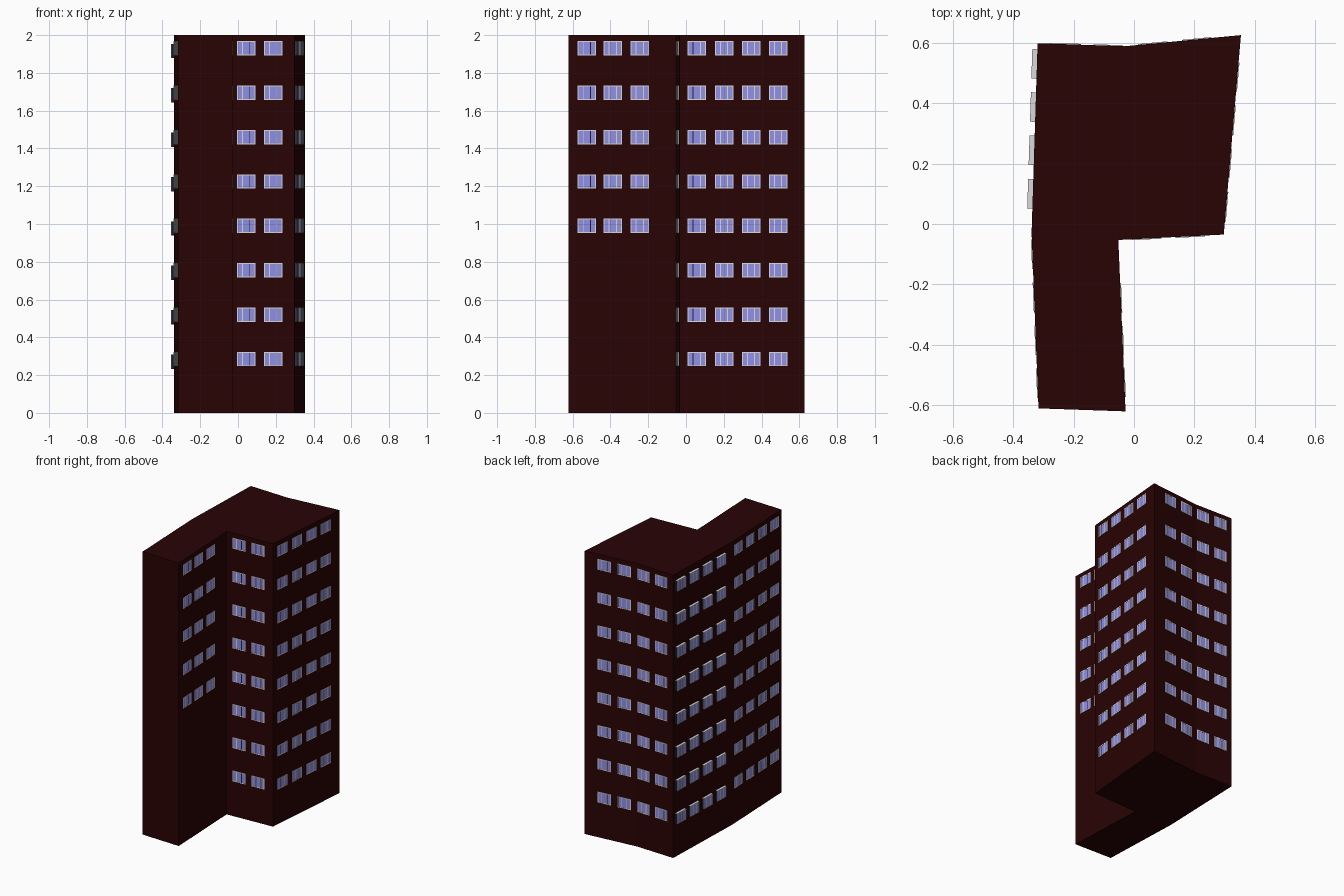
import bpy, bmesh
from mathutils import Vector, Matrix

cube = bpy.data.objects.get("Cube")
if cube:
    bpy.data.objects.remove(cube, do_unlink=True)


def material(name, color):
    m = bpy.data.materials.new(name)
    m.use_nodes = True
    rgba = (*color, 1)
    m.diffuse_color = rgba
    m.node_tree.nodes["Principled BSDF"].inputs["Base Color"].default_value = rgba
    return m


brick = material("dark red brick", (0.022, 0.001, 0.0014))
glass = material("lilac glass", (0.28, 0.28, 0.8))
frame = material("off white frame", (0.7, 0.7, 0.7))
cream = material("cream mullion", (0.75, 0.7, 0.48))
casing = material("dark casing", (0.012, 0.012, 0.025))
GLASS, FRAME, CREAM, CASING = range(4)


def finish(name, bm, mats):
    mesh = bpy.data.meshes.new(name)
    bm.to_mesh(mesh)
    bm.free()
    for m in mats:
        mesh.materials.append(m)
    ob = bpy.data.objects.new(name, mesh)
    bpy.context.collection.objects.link(ob)


# Building body: bent L-shaped footprint, clockwise from the back right corner
outline = [(-0.32, 0.60), (-0.03, 0.59), (0.355, 0.627), (0.298, -0.035),
           (-0.052, -0.053), (-0.028, -0.622), (-0.317, -0.612), (-0.34, -0.03)]
corners = [Vector((x, y, 0)) for x, y in outline]
bm = bmesh.new()
base = bm.faces.new([bm.verts.new(p) for p in corners])
top = bmesh.ops.extrude_face_region(bm, geom=[base])["geom"]
bmesh.ops.translate(bm, vec=(0, 0, 2),
                    verts=[g for g in top if isinstance(g, bmesh.types.BMVert)])
bmesh.ops.recalc_face_normals(bm, faces=bm.faces)
finish("building_body", bm, [brick])


def box(bm, place, center, size, mat):
    """Box in wall space: x along the wall, y outwards, z up."""
    m = place @ Matrix.Translation(center) @ Matrix.Diagonal((*size, 1))
    verts = bmesh.ops.create_cube(bm, size=1, matrix=m)["verts"]
    faces = {f for v in verts for f in v.link_faces}
    for f in faces:
        f.material_index = mat
    return faces


W, H, BAR = 0.098, 0.076, 0.005
PANE, RIM = 0.002, 0.003


def window(bm, place, bay, seam):
    out = 0.014 if bay else 0.0
    if bay:
        # Projecting casing with dark jambs and pale top and bottom
        for f in box(bm, place, (0, out / 2, 0), (W, out, H), CASING):
            f.normal_update()
            if abs(f.normal.z) > 0.5:
                f.material_index = FRAME
    box(bm, place, (0, out + PANE / 2, 0), (W - BAR, PANE, H - BAR), GLASS)
    for s, mullion in ((-1, CREAM), (1, FRAME)):
        if s == seam:
            mullion = CASING
        y = out + RIM / 2
        box(bm, place, (s * (W - BAR) / 2, y, 0), (BAR, RIM, H), FRAME)
        box(bm, place, (0, y, s * (H - BAR) / 2), (W - 2 * BAR, RIM, BAR), FRAME)
        box(bm, place, (s * 0.019, y, 0), (BAR, RIM, H - 2 * BAR), mullion)


def window_wall(name, i, axis, columns, floors=range(8), bay=False, seam=0):
    """Windows on wall i; seam puts a dark mullion on one side of the first column."""
    a, b = corners[i], corners[(i + 1) % len(corners)]
    along = (b - a).normalized()
    out = Vector((-along.y, along.x, 0))
    bm = bmesh.new()
    for c in columns:
        p = a.lerp(b, (c - a[axis]) / (b[axis] - a[axis]))
        for floor in floors:
            z = 0.285 + 0.235 * floor - (0.014 if bay else 0)
            place = Matrix.Translation((p.x, p.y, z)) @ Matrix(
                (along, out, Vector((0, 0, 1)))).transposed().to_4x4()
            window(bm, place, bay, seam if c == columns[0] else 0)
    finish(name, bm, [glass, frame, cream, casing])


# Windows, wall by wall
window_wall("back_right_windows", 0, 0, (-0.085, -0.225))
window_wall("back_left_windows", 1, 0, (0.208, 0.062))
window_wall("left_windows", 2, 1, (0.057, 0.202, 0.345, 0.488), seam=1)
window_wall("front_windows", 3, 0, (0.043, 0.186), seam=-1)
window_wall("wing_inner_windows", 4, 1, (-0.525, -0.388, -0.245), range(3, 8), seam=-1)
window_wall("wing_outer_windows", 6, 1, (-0.1, -0.243, -0.386, -0.529))
window_wall("right_bay_windows", 7, 1, (0.1, 0.245, 0.388, 0.531), bay=True)
